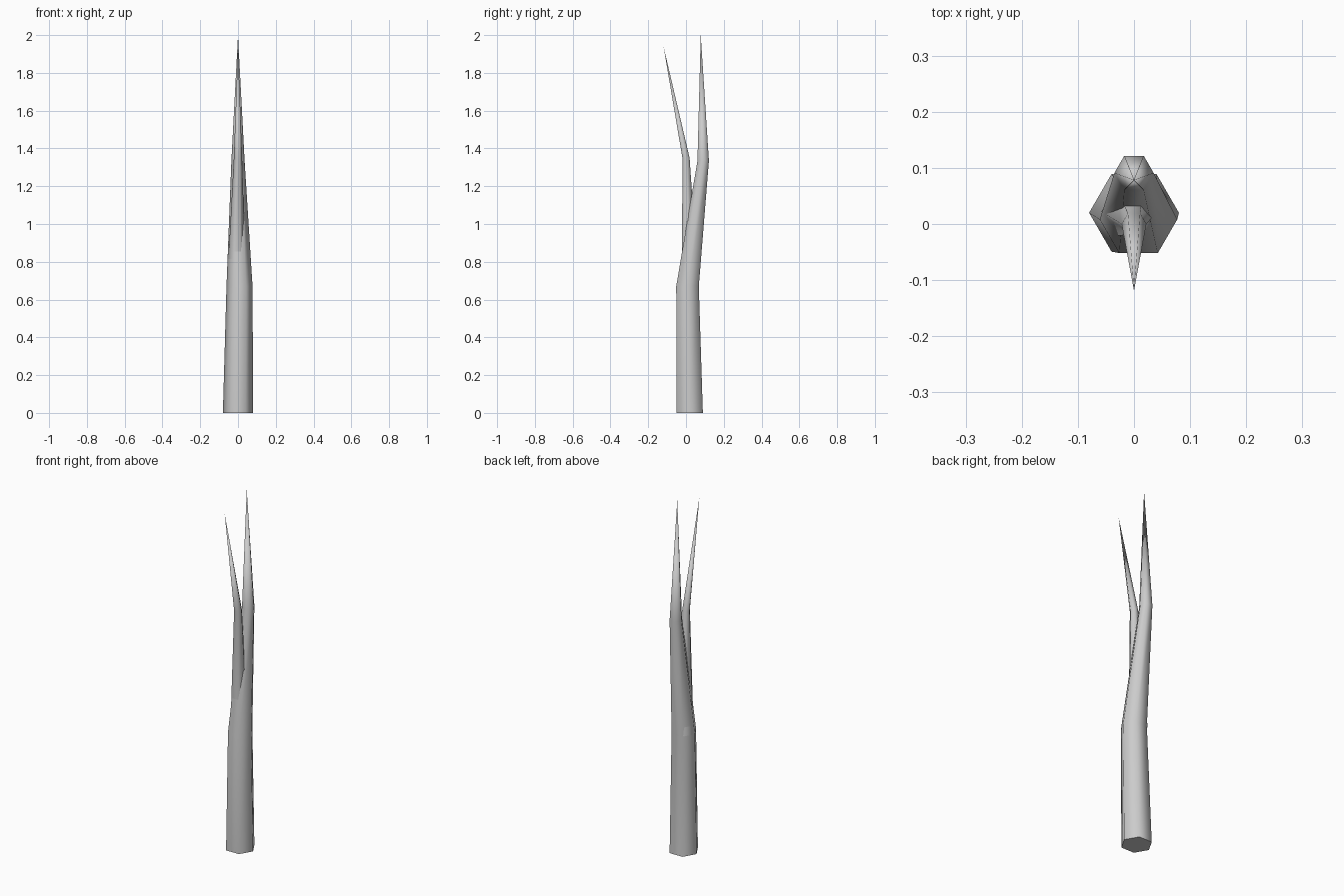
import bpy, bmesh, math

if "Cube" in bpy.data.objects:
    bpy.data.objects.remove(bpy.data.objects["Cube"])


def limb(name, rings, tip=None, sides=6):
    """Tapered tube through (x, y, z, radius) rings, ending in a point."""
    bm = bmesh.new()
    loops = []
    for x, y, z, r in rings:
        loops.append([bm.verts.new((x + r * math.cos(i * math.tau / sides),
                                    y + r * math.sin(i * math.tau / sides), z))
                      for i in range(sides)])
    for a, b in zip(loops, loops[1:]):
        for i in range(sides):
            j = (i + 1) % sides
            bm.faces.new((a[i], a[j], b[j], b[i]))
    bm.faces.new(loops[0][::-1])
    point = bm.verts.new(tip)
    for i in range(sides):
        bm.faces.new((loops[-1][i], loops[-1][(i + 1) % sides], point))
    mesh = bpy.data.meshes.new(name)
    bm.to_mesh(mesh)
    bm.free()
    obj = bpy.data.objects.new(name, mesh)
    bpy.context.collection.objects.link(obj)
    # smooth sides, crisp base
    bpy.ops.object.select_all(action='DESELECT')
    obj.select_set(True)
    bpy.context.view_layer.objects.active = obj
    bpy.ops.object.shade_smooth_by_angle(angle=math.radians(65))
    return obj


# Main trunk, bending back into the taller tip
limb("trunk", [(0, 0.02, 0, 0.08),
               (0.008, 0.008, 0.67, 0.069),
               (0, 0.091, 1.335, 0.035)], tip=(0, 0.078, 2.0))

# Thinner fork, growing out of the trunk and leaning forward
limb("fork_branch", [(-0.008, 0.022, 0.67, 0.05),
                     (0, 0.0, 1.35, 0.022)], tip=(0, -0.119, 1.94))
